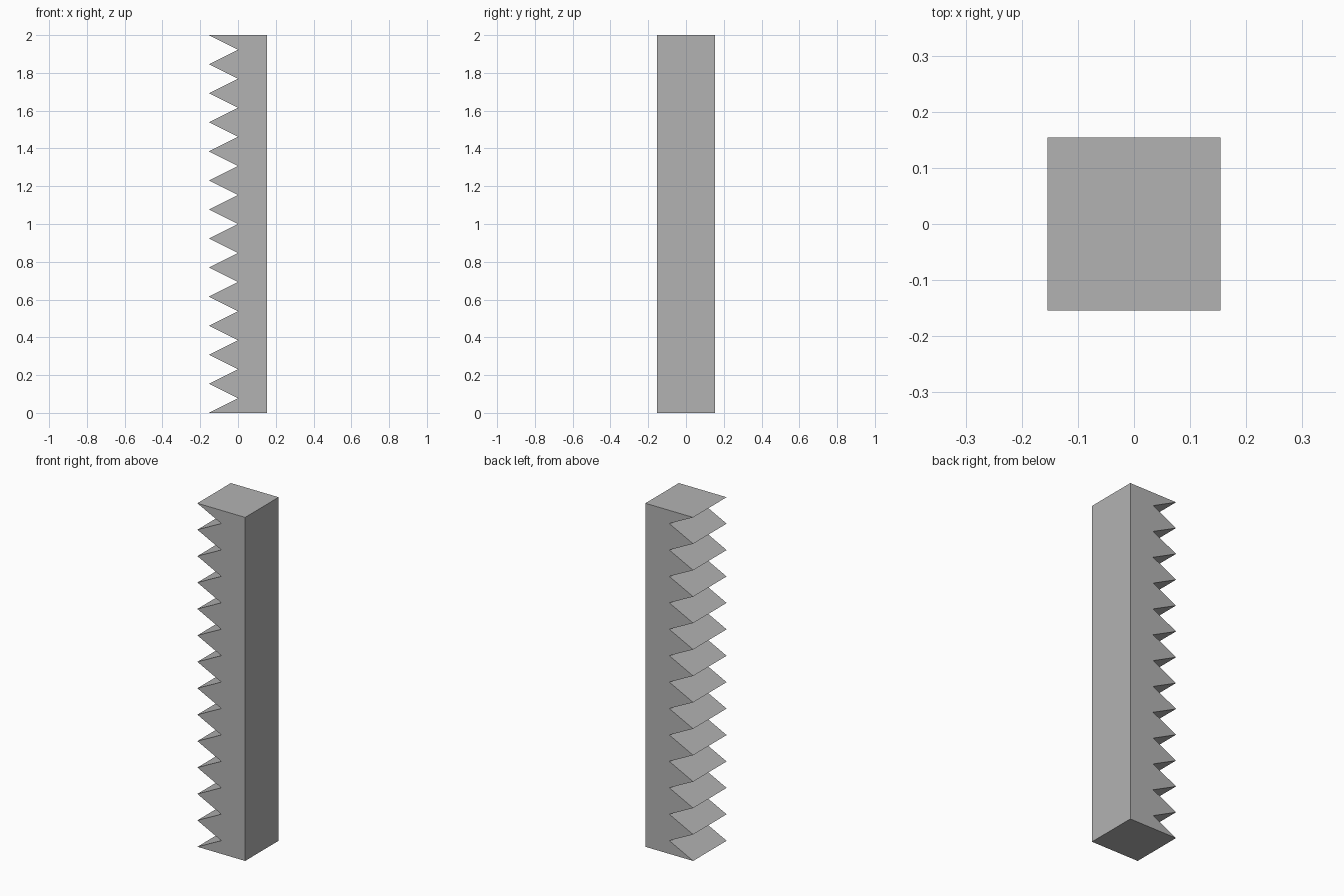
import bpy
import bmesh

cube = bpy.data.objects.get("Cube")
if cube:
    bpy.data.objects.remove(cube, do_unlink=True)

HEIGHT = 2.0
TEETH = 13
PITCH = HEIGHT / TEETH
HALF = PITCH  # the bar is two pitches wide and deep

# Plain grey material
grey = bpy.data.materials.new("grey")
grey.use_nodes = True
colour = (0.45, 0.45, 0.45, 1)
grey.diffuse_color = colour
grey.node_tree.nodes["Principled BSDF"].inputs["Base Color"].default_value = colour

# Side profile: straight back edge, then tooth tips and valleys going down
profile = [(HALF, 0), (HALF, HEIGHT)]
for i in range(2 * TEETH + 1):
    x = -HALF if i % 2 == 0 else 0
    profile.append((x, HEIGHT - i * PITCH / 2))

# Extrude the profile through the depth of the bar
bm = bmesh.new()
face = bm.faces.new([bm.verts.new((x, -HALF, z)) for x, z in profile])
extruded = bmesh.ops.extrude_face_region(bm, geom=[face])
verts = [g for g in extruded["geom"] if isinstance(g, bmesh.types.BMVert)]
bmesh.ops.translate(bm, verts=verts, vec=(0, 2 * HALF, 0))
bmesh.ops.recalc_face_normals(bm, faces=bm.faces)

mesh = bpy.data.meshes.new("toothed_rack")
bm.to_mesh(mesh)
bm.free()
mesh.materials.append(grey)
rack = bpy.data.objects.new("toothed_rack", mesh)
bpy.context.collection.objects.link(rack)
